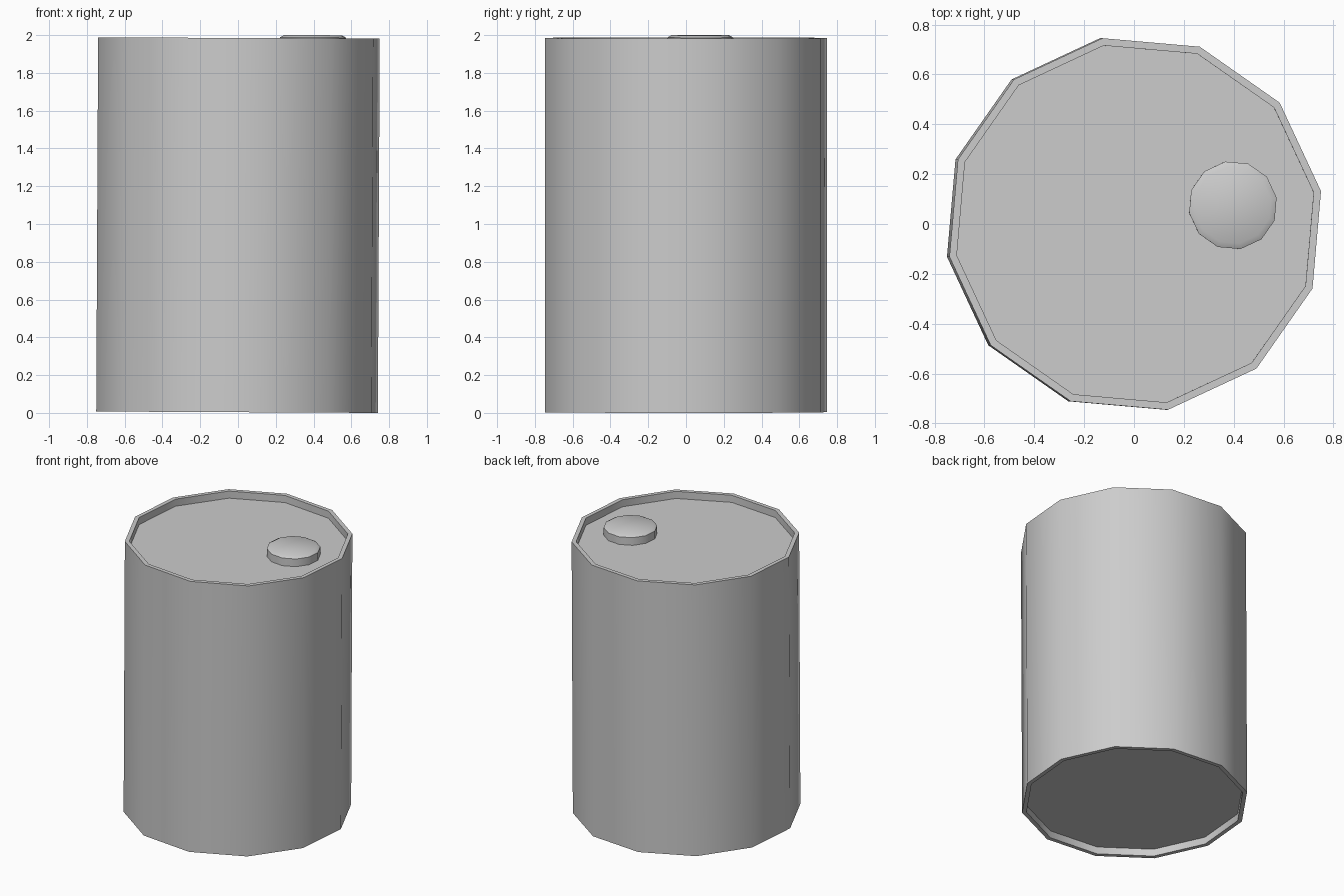
import bpy
import bmesh
import math
from mathutils import Matrix

cube = bpy.data.objects.get("Cube")
if cube:
    bpy.data.objects.remove(cube, do_unlink=True)

SIDES = 12
TURN = math.radians(10)
# The whole drum leans very slightly towards +x
LEAN = Matrix.Translation((-0.005, 0, 0.0037)) @ Matrix.Rotation(0.005, 4, "Y")

grey = bpy.data.materials.new("grey metal")
grey.use_nodes = True
colour = (0.604, 0.604, 0.604, 1)
grey.diffuse_color = colour
grey.node_tree.nodes["Principled BSDF"].inputs["Base Color"].default_value = colour


def lathe(name, profile, centre=(0, 0)):
    """Turn a (radius, height) profile into a solid closed by flat end faces."""
    bm = bmesh.new()
    rings = []
    for radius, z in profile:
        angles = [TURN + i * math.tau / SIDES for i in range(SIDES)]
        rings.append([bm.verts.new((centre[0] + radius * math.cos(a),
                                    centre[1] + radius * math.sin(a), z))
                      for a in angles])
    for low, high in zip(rings, rings[1:]):
        for i in range(SIDES):
            j = (i + 1) % SIDES
            bm.faces.new((low[i], low[j], high[j], high[i]))
    bm.faces.new(rings[0][::-1])
    bm.faces.new(rings[-1])
    bmesh.ops.transform(bm, matrix=LEAN, verts=bm.verts)
    bmesh.ops.recalc_face_normals(bm, faces=bm.faces)
    mesh = bpy.data.meshes.new(name)
    bm.to_mesh(mesh)
    bm.free()
    mesh.materials.append(grey)
    obj = bpy.data.objects.new(name, mesh)
    bpy.context.collection.objects.link(obj)
    bpy.ops.object.select_all(action="DESELECT")
    obj.select_set(True)
    bpy.context.view_layer.objects.active = obj
    bpy.ops.object.shade_smooth_by_angle(angle=math.radians(40))
    return obj


# Drum body with a raised rim around each recessed end
OUTER, INNER, HEIGHT, RECESS = 0.757, 0.727, 1.981, 0.052
lathe("drum_body", [
    (INNER, RECESS), (INNER, 0), (OUTER, 0),
    (OUTER, HEIGHT), (INNER, HEIGHT), (INNER, HEIGHT - RECESS),
])

# Bevelled filler cap standing on the recessed lid
lathe("filler_cap", [
    (0.178, HEIGHT - RECESS), (0.178, 1.985), (0.155, 1.998),
], centre=(0.392, 0.075))
